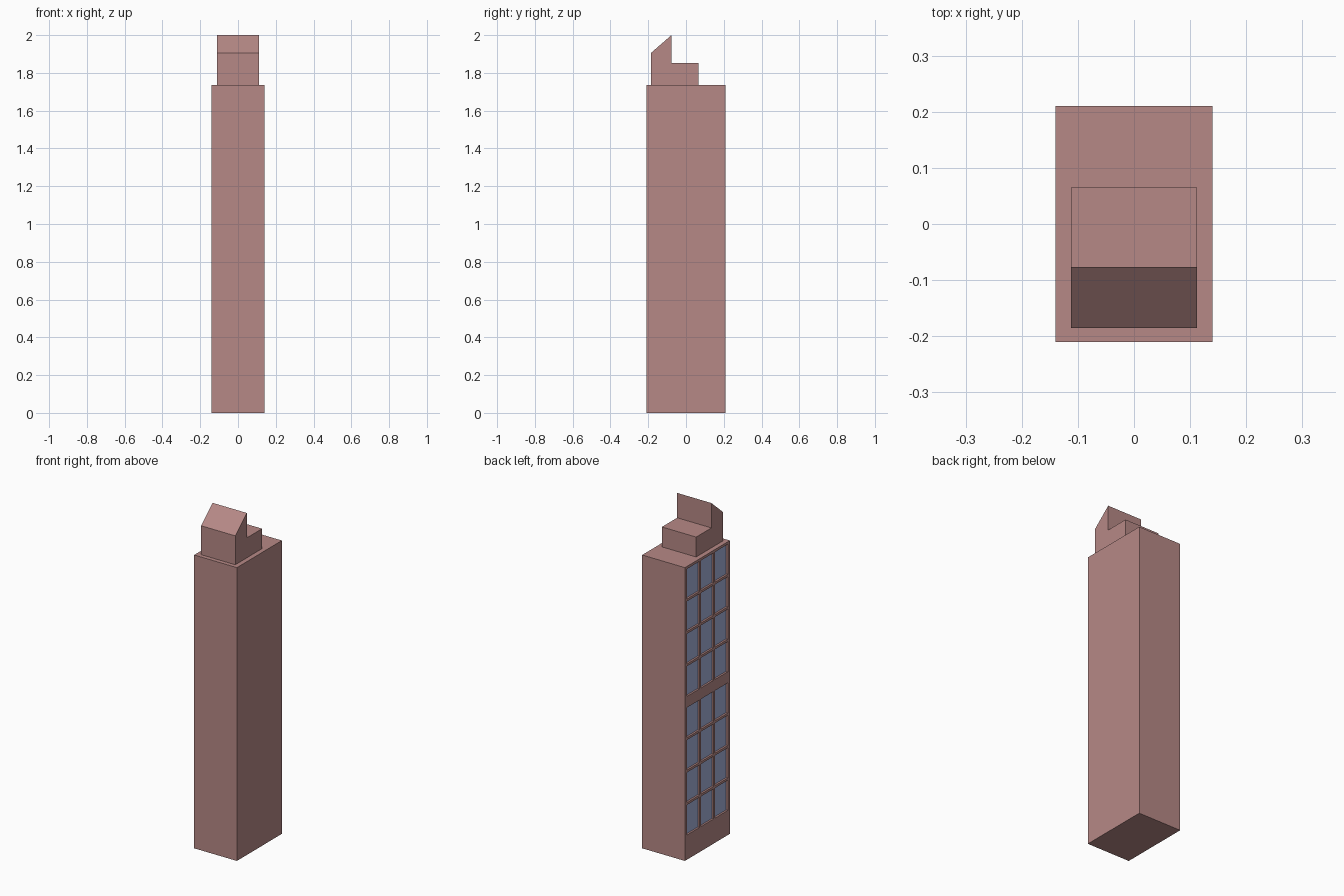
import bpy, bmesh
from mathutils import Matrix, Vector

if "Cube" in bpy.data.objects:
    bpy.data.objects.remove(bpy.data.objects["Cube"])


def material(name, rgb):
    m = bpy.data.materials.new(name)
    m.diffuse_color = (*rgb, 1)
    m.use_nodes = True
    m.node_tree.nodes["Principled BSDF"].inputs["Base Color"].default_value = m.diffuse_color
    return m


STONE = material("stone", (0.47, 0.25, 0.24))
GLASS = material("glass", (0.38, 0.44, 0.70))


def finish(name, bm, mat):
    bmesh.ops.recalc_face_normals(bm, faces=bm.faces)
    mesh = bpy.data.meshes.new(name)
    bm.to_mesh(mesh)
    bm.free()
    ob = bpy.data.objects.new(name, mesh)
    bpy.context.collection.objects.link(ob)
    mesh.materials.append(mat)
    return ob


def add_box(bm, x0, x1, y0, y1, z0, z1):
    size = Vector((x1 - x0, y1 - y0, z1 - z0))
    mid = Vector((x0 + x1, y0 + y1, z0 + z1)) / 2
    bmesh.ops.create_cube(bm, size=1, matrix=Matrix.Translation(mid) @ Matrix.Diagonal((*size, 1)))


W, D, H = 0.14, 0.21, 1.735
RECESS = 0.012

# Tower shaft
bm = bmesh.new()
add_box(bm, -W, W, -D, D, 0, H)
tower = finish("tower_shaft", bm, STONE)

# Window openings and panes: two groups of four rows, three columns, left side only
cut, panes = bmesh.new(), bmesh.new()
for base in (0.146, 0.966):
    for row in range(4):
        z = base + row * 0.192
        for col in (-1, 0, 1):
            y = col * 0.132
            span = (y - 0.059, y + 0.059, z, z + 0.178)
            add_box(cut, -W - 0.02, -W + RECESS, *span)
            add_box(panes, -W + RECESS - 0.001, -W + RECESS + 0.002, *span)
cutter = finish("window_cutter", cut, STONE)
cutter.hide_render = True
cutter.hide_set(True)
finish("window_panes", panes, GLASS)

mod = tower.modifiers.new("window_openings", 'BOOLEAN')
mod.operation = 'DIFFERENCE'
mod.solver = 'EXACT'
mod.object = cutter

# Rooftop block with sloped front fin, extruded from its side profile
profile = [(-0.185, H), (0.065, H), (0.065, 1.853), (-0.077, 1.853),
           (-0.077, 2.0), (-0.185, 1.906)]
bm = bmesh.new()
face = bm.faces.new([bm.verts.new((-0.112, y, z)) for y, z in profile])
ext = bmesh.ops.extrude_face_region(bm, geom=[face])
bmesh.ops.translate(bm, vec=(0.224, 0, 0),
                    verts=[v for v in ext["geom"] if isinstance(v, bmesh.types.BMVert)])
finish("rooftop_block", bm, STONE)
